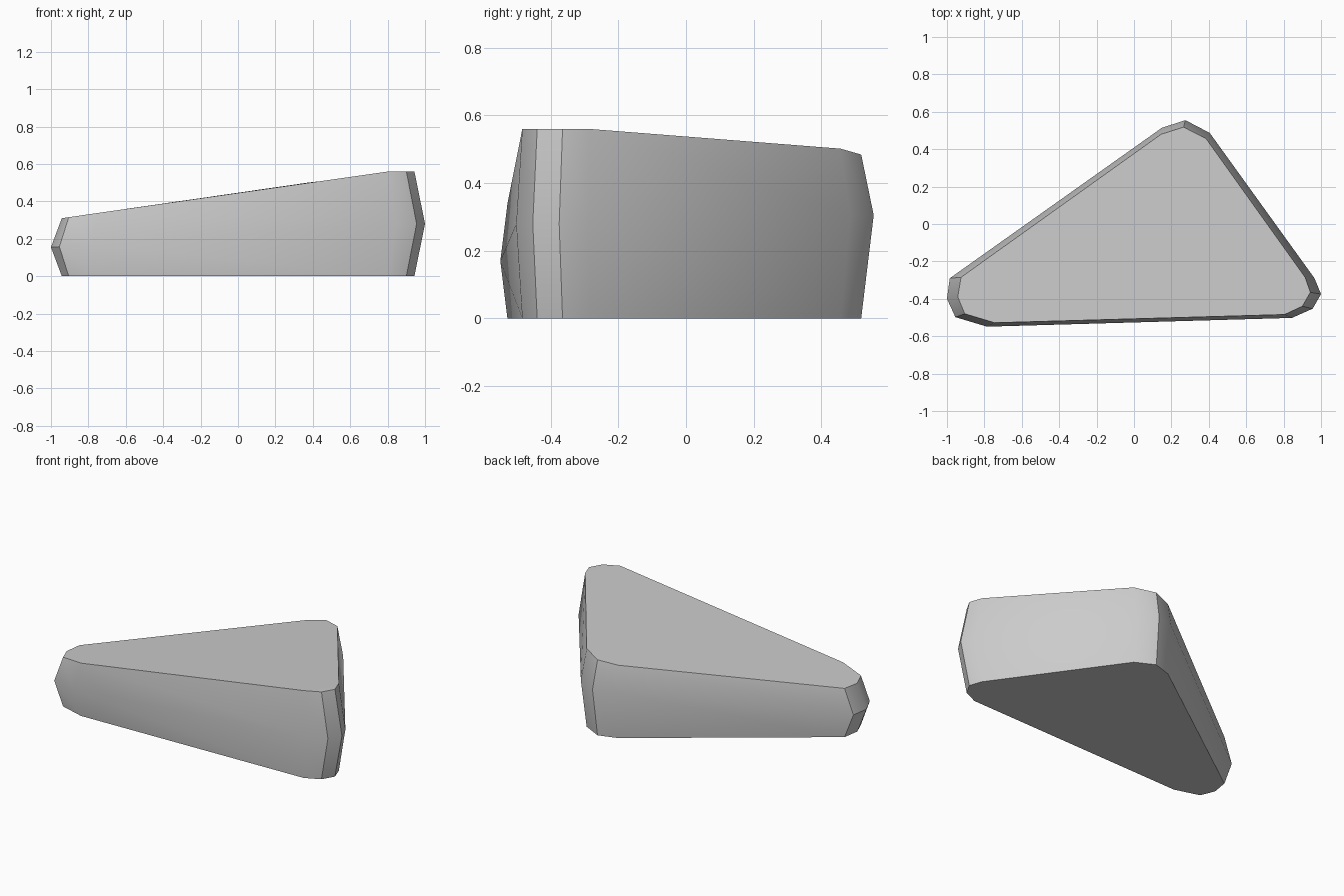
import bpy, bmesh, math

if "Cube" in bpy.data.objects:
    bpy.data.objects.remove(bpy.data.objects["Cube"])

# rounded triangle outline: (outer x, y, inset x, y), clockwise from the back tip
outline = [
    (0.275, 0.555, 0.265, 0.518), (0.405, 0.487, 0.385, 0.457),
    (0.965, -0.29, 0.915, -0.285), (1.0, -0.375, 0.943, -0.365),
    (0.955, -0.453, 0.90, -0.44), (0.845, -0.502, 0.805, -0.484),
    (-0.785, -0.549, -0.745, -0.528), (-0.955, -0.498, -0.905, -0.48),
    (-1.0, -0.40, -0.942, -0.39), (-0.985, -0.29, -0.925, -0.285),
    (0.15, 0.515, 0.145, 0.48)]
tip = (0, 1, 10)


def top_z(x):
    return min(0.56, 0.31 + 0.1445 * (x + 0.942))


bm = bmesh.new()
bottom, middle, top = [], [], []
for i, (ox, oy, ix, iy) in enumerate(outline):
    bottom.append(bm.verts.new((ix, iy, 0)))
    middle.append(bm.verts.new((ox, oy, 0.305 if i in tip else top_z(ix) / 2)))
    top.append(bm.verts.new((ix, iy, top_z(ix))))

# side bands
n = len(outline)
for lower, upper in ((bottom, middle), (middle, top)):
    for i in range(n):
        j = (i + 1) % n
        bm.faces.new((lower[i], lower[j], upper[j], upper[i]))

# base, level corner and sloping top
bm.faces.new(bottom)
bm.faces.new(top[2:6])
bm.faces.new(top[5:] + top[:3])
bmesh.ops.recalc_face_normals(bm, faces=bm.faces[:])

mesh = bpy.data.meshes.new("wedge_stone")
bm.to_mesh(mesh)
bm.free()
stone = bpy.data.objects.new("wedge_stone", mesh)
bpy.context.collection.objects.link(stone)
bpy.context.view_layer.objects.active = stone
stone.select_set(True)
bpy.ops.object.shade_smooth_by_angle(angle=math.radians(30))
